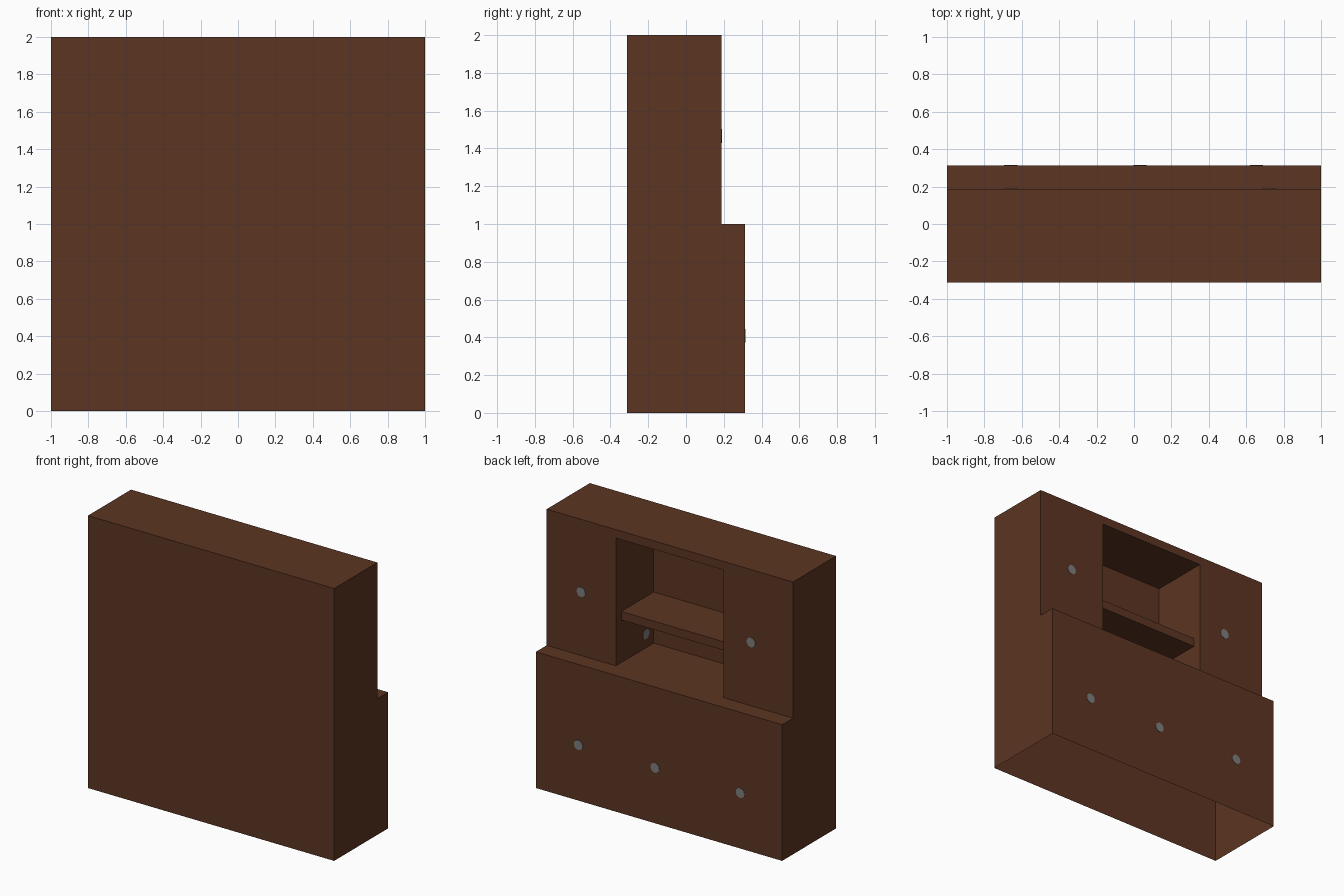
import bpy, bmesh, math
from mathutils import Matrix, Vector

if "Cube" in bpy.data.objects:
    bpy.data.objects.remove(bpy.data.objects["Cube"])


def material(name, colour):
    m = bpy.data.materials.new(name)
    m.diffuse_color = (*colour, 1)
    m.use_nodes = True
    m.node_tree.nodes["Principled BSDF"].inputs["Base Color"].default_value = m.diffuse_color
    return m


wood = material("dark_brown_wood", (0.107, 0.036, 0.016))
metal = material("grey_metal", (0.21, 0.21, 0.21))


def finish(name, bm, mat):
    mesh = bpy.data.meshes.new(name)
    bm.to_mesh(mesh)
    bm.free()
    mesh.materials.append(mat)
    obj = bpy.data.objects.new(name, mesh)
    bpy.context.collection.objects.link(obj)
    return obj


def box(name, lo, hi, open_bottom=False):
    lo, hi = Vector(lo), Vector(hi)
    bm = bmesh.new()
    size = Matrix.Diagonal((*(hi - lo), 1))
    bmesh.ops.create_cube(bm, size=1, matrix=Matrix.Translation((lo + hi) / 2) @ size)
    if open_bottom:
        bm.normal_update()
        down = [f for f in bm.faces if f.normal.z < -0.5]
        bmesh.ops.delete(bm, geom=down, context='FACES')
    return finish(name, bm, wood)


def knob(name, centre, rotation):
    # thin round plate lying on a face
    bm = bmesh.new()
    bmesh.ops.create_cone(bm, cap_ends=True, segments=12, radius1=0.036,
                          radius2=0.036, depth=0.006,
                          matrix=Matrix.Translation(centre) @ rotation)
    return finish(name, bm, metal)


T = 0.0625                       # panel thickness
FRONT, BACK = -5 * T, 5 * T      # full depth
UPPER = 3 * T                    # rear of the upper cabinets
HALF = 7 * T                     # half width of the open niche

# lower cabinet, hollow and open underneath
box("lower_cabinet", (-1, FRONT, 0), (1, BACK, 1), open_bottom=True)

# upper cabinets either side of the niche
for side, x0, x1 in (("left", -1, -HALF), ("right", HALF, 1)):
    box(f"upper_cabinet_{side}", (x0, FRONT, 1), (x1, UPPER, 2), open_bottom=True)

# niche: top, wall panel and shelf
box("niche_top", (-HALF, FRONT, 2 - T), (HALF, UPPER, 2))
box("niche_wall", (-HALF, FRONT, 1), (HALF, FRONT + T, 2 - T), open_bottom=True)
box("niche_shelf", (-HALF, FRONT + T, 1.375 - T), (HALF, UPPER - T, 1.375))

# knobs on the doors
face_y = Matrix.Rotation(math.pi / 2, 4, 'X')
for i, x in enumerate((-0.66, 0.032, 0.655)):
    knob(f"lower_knob_{i + 1}", (x, BACK, 0.408), face_y)
for i, x in enumerate((-0.66, 0.72)):
    knob(f"upper_knob_{i + 1}", (x, UPPER, 1.466), face_y)

# knob on the niche side wall
knob("niche_knob", (HALF, -0.16, 1.10), Matrix.Rotation(math.pi / 2, 4, 'Y'))
